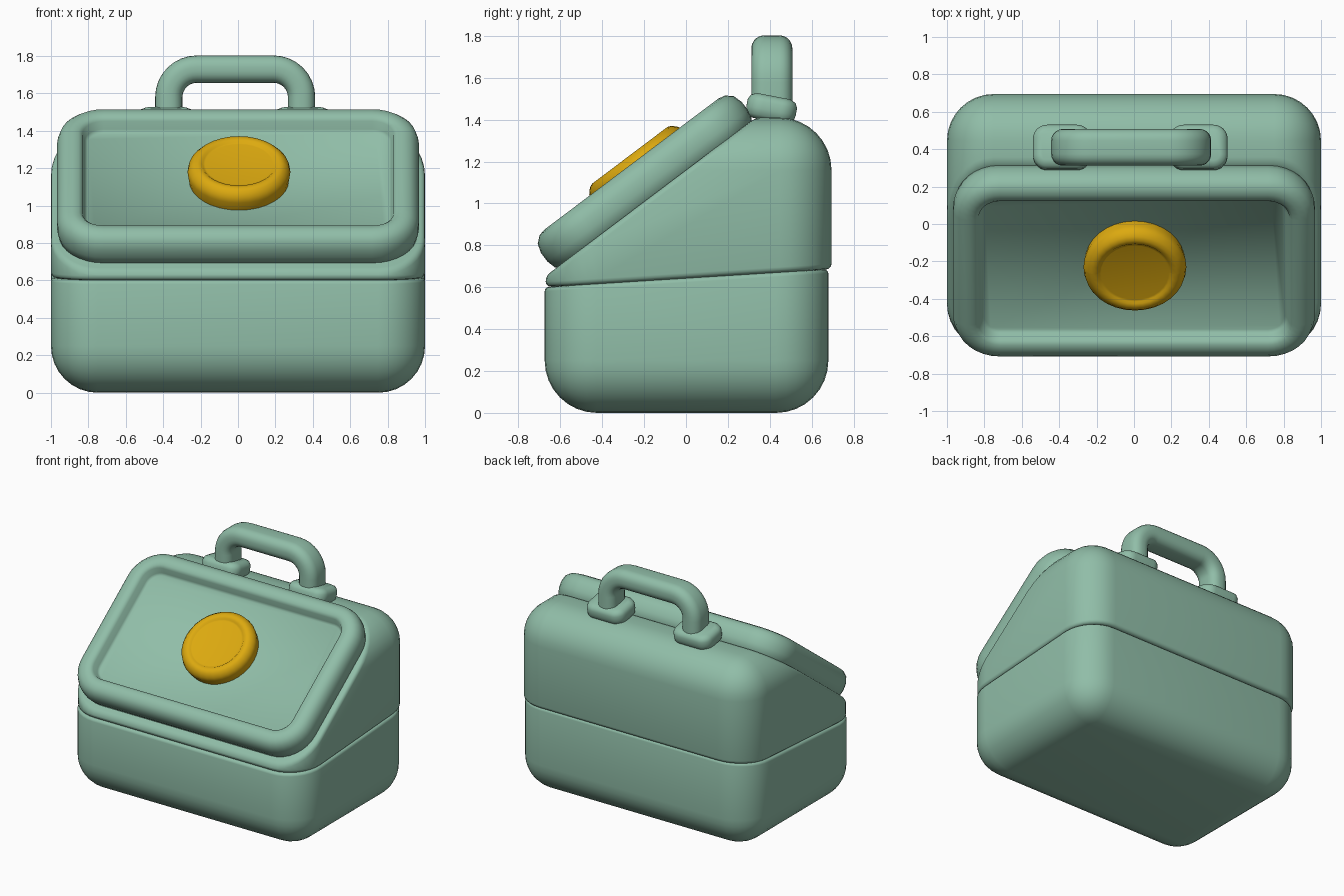
import bpy, bmesh, math
from mathutils import Vector, Matrix

cube = bpy.data.objects.get("Cube")
if cube:
    bpy.data.objects.remove(cube, do_unlink=True)


def material(name, colour):
    m = bpy.data.materials.new(name)
    m.use_nodes = True
    m.diffuse_color = (*colour, 1)
    m.node_tree.nodes["Principled BSDF"].inputs["Base Color"].default_value = (*colour, 1)
    return m


green = material("sage green", (0.28, 0.51, 0.39))
gold = material("gold", (0.72, 0.40, 0.005))


def finish(name, bm, mat, angle=50):
    bmesh.ops.recalc_face_normals(bm, faces=bm.faces)
    mesh = bpy.data.meshes.new(name)
    bm.to_mesh(mesh)
    bm.free()
    mesh.materials.append(mat)
    ob = bpy.data.objects.new(name, mesh)
    bpy.context.collection.objects.link(ob)
    bpy.ops.object.select_all(action="DESELECT")
    ob.select_set(True)
    bpy.context.view_layer.objects.active = ob
    bpy.ops.object.shade_smooth_by_angle(angle=math.radians(angle))
    return ob


def rounded_box(y0, y1, height, radius):
    bm = bmesh.new()
    bmesh.ops.create_cube(bm, size=1, matrix=Matrix.Translation((0, (y0 + y1) / 2, height / 2))
                          @ Matrix.Diagonal((2, y1 - y0, height, 1)))
    bmesh.ops.bevel(bm, geom=bm.edges[:], offset=radius, segments=8, profile=0.5, affect="EDGES")
    return bm


def slice_off(bm, point, normal):
    """Remove the side the normal points to and cap the opening."""
    bmesh.ops.bisect_plane(bm, geom=bm.verts[:] + bm.edges[:] + bm.faces[:], plane_co=point,
                           plane_no=normal, clear_outer=True)
    bmesh.ops.remove_doubles(bm, verts=bm.verts, dist=0.008)
    bmesh.ops.holes_fill(bm, edges=[e for e in bm.edges if e.is_boundary])


def soften_rims(bm, width):
    bm.normal_update()
    rims = [e for e in bm.edges if e.is_manifold and e.calc_face_angle() > math.radians(35)]
    bmesh.ops.bevel(bm, geom=rims, offset=width, segments=3, profile=0.5, affect="EDGES",
                    clamp_overlap=True)


def outline(hx, hy, r, z, steps=8):
    """Rounded rectangle ring."""
    ring = []
    for k, (sx, sy) in enumerate(((1, 1), (-1, 1), (-1, -1), (1, -1))):
        for i in range(steps + 1):
            a = math.pi / 2 * (k + i / steps)
            ring.append(Vector((sx * (hx - r) + r * math.cos(a), sy * (hy - r) + r * math.sin(a), z)))
    return ring


def loft(name, rings, mat, matrix=Matrix()):
    """Skin a series of rings and cap both ends."""
    bm = bmesh.new()
    loops = [[bm.verts.new(matrix @ p) for p in ring] for ring in rings]
    for a, b in zip(loops, loops[1:]):
        for i in range(len(a)):
            j = (i + 1) % len(a)
            bm.faces.new((a[i], a[j], b[j], b[i]))
    bm.faces.new(loops[0])
    bm.faces.new(loops[-1])
    return finish(name, bm, mat)


# Slanted seam between base and lid, and the tilted plane of the front panel
seam_normal = Vector((0, -0.063, 1)).normalized()
tilt = Matrix.Translation((0, -0.195, 1.1)) @ Matrix.Rotation(math.radians(37), 4, "X")
slope_normal = tilt.to_3x3() @ Vector((0, 0, 1))

# Lower case
bm = rounded_box(-0.675, 0.68, 1.4, 0.25)
slice_off(bm, Vector((0, 0, 0.643)), seam_normal)
soften_rims(bm, 0.02)
finish("lower_case", bm, green)

# Upper case with sloping front
bm = rounded_box(-0.67, 0.695, 1.41, 0.25)
slice_off(bm, Vector((0, 0, 0.643)), -seam_normal)
slice_off(bm, tilt @ Vector((0, 0, -0.07)), slope_normal)
soften_rims(bm, 0.025)
finish("upper_case", bm, green)

# Front panel: rounded frame around a sunken floor, as (inset, height) steps
frame = [(0.09, -0.105), (0.045, -0.095), (0.012, -0.065), (0, -0.02), (0, 0.03), (0.014, 0.075),
         (0.045, 0.102), (0.08, 0.11), (0.115, 0.107), (0.135, 0.09), (0.148, 0.045), (0.162, 0.03)]
loft("front_panel", [outline(0.967 - d, 0.6 - d, 0.25 - d, n) for d, n in frame], green, tilt)

# Round medallion with raised rim
disc = [(0.265, 0.02), (0.275, 0.085), (0.268, 0.115), (0.245, 0.14), (0.225, 0.148), (0.2, 0.146),
        (0.192, 0.137), (0.18, 0.135)]
loft("medallion", [outline(r, r, r - 0.001, n) for r, n in disc], gold,
     tilt @ Matrix.Translation((0.005, 0.02, 0)))

# Handle: rounded section swept along a bridge-shaped path
centre, span, top, bend = Vector((-0.015, 0.41, 0)), 0.355, 1.73, 0.15
path = [(span, 1.44, 0)]
for side in (1, -1):
    for i in range(9):
        a = math.pi / 2 * (i / 8 + (side < 0))
        path.append((side * (span - bend) + bend * math.cos(a), top - bend + bend * math.sin(a), a))
path.append((-span, 1.44, math.pi))
section = outline(0.073, 0.098, 0.062, 0, 5)
loft("handle", [[centre + Vector((x + p.x * math.cos(a), p.y, z + p.x * math.sin(a)))
                 for p in section] for x, z, a in path], green)

# Handle mounting pads
pad = [(0.03, -0.07), (0.005, -0.05), (0, -0.02), (0, 0.015), (0.012, 0.038), (0.04, 0.05)]
for name, side in (("left", 1), ("right", -1)):
    place = Matrix.Translation((-0.02 + side * 0.365, 0.41, 1.463)) @ Matrix.Rotation(math.radians(-11), 4, "X")
    loft(name + "_handle_pad", [outline(0.155 - d, 0.12 - d, 0.075 - d, n) for d, n in pad], green, place)
